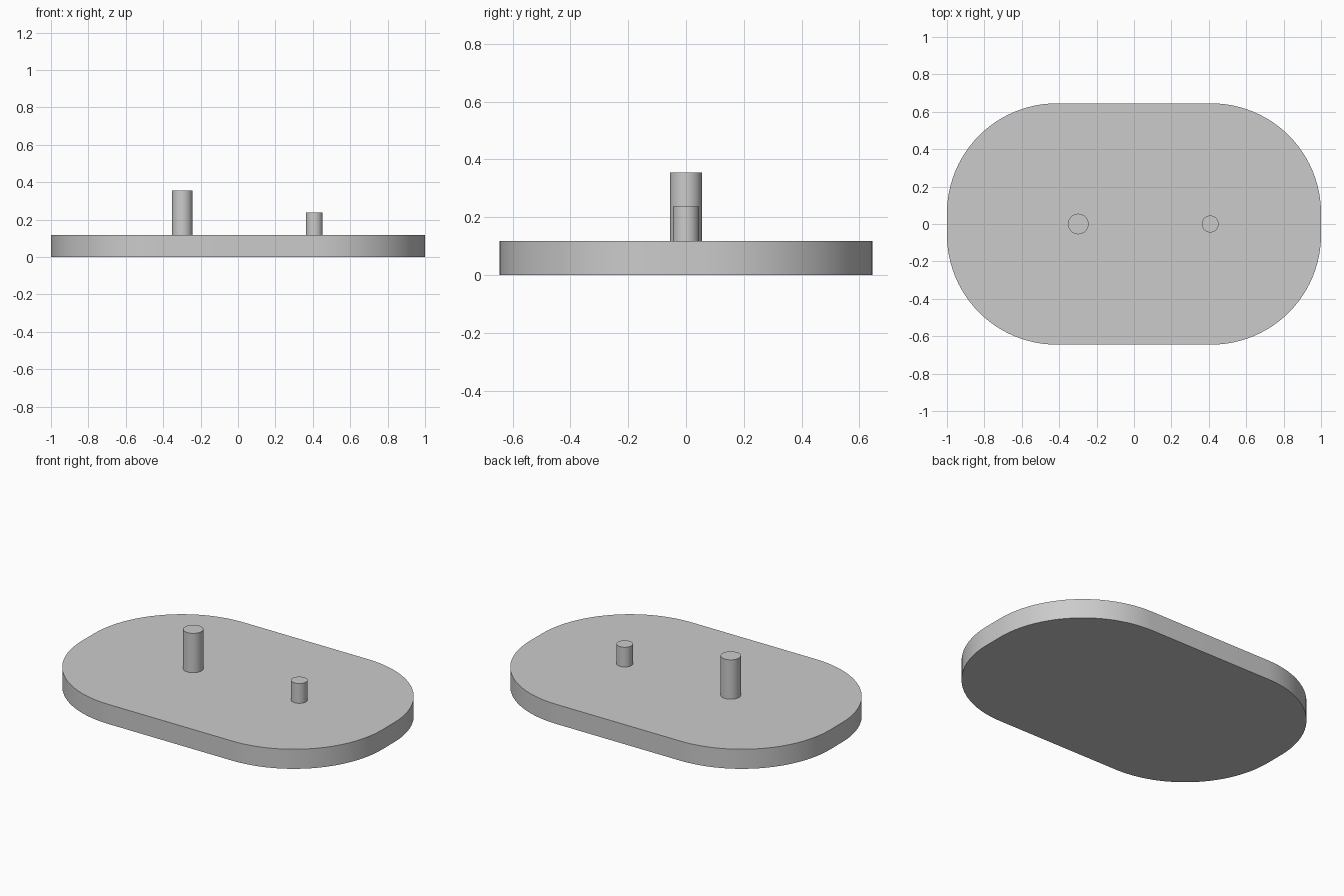
import bpy
import bmesh
from math import cos, sin, pi

cube = bpy.data.objects.get("Cube")
if cube:
    bpy.data.objects.remove(cube, do_unlink=True)

# Single grey finish
grey = bpy.data.materials.new("light grey")
grey.use_nodes = True
colour = (0.6, 0.6, 0.6, 1)
grey.diffuse_color = colour
grey.node_tree.nodes["Principled BSDF"].inputs["Base Color"].default_value = colour


def extruded(name, outline, bottom, top):
    """Solid made by raising a flat outline from bottom to top."""
    bm = bmesh.new()
    base = bm.faces.new([bm.verts.new((x, y, bottom)) for x, y in outline])
    raised = bmesh.ops.extrude_face_region(bm, geom=[base], use_keep_orig=True)["geom"]
    verts = [v for v in raised if isinstance(v, bmesh.types.BMVert)]
    bmesh.ops.translate(bm, verts=verts, vec=(0, 0, top - bottom))
    bmesh.ops.recalc_face_normals(bm, faces=bm.faces)
    mesh = bpy.data.meshes.new(name)
    bm.to_mesh(mesh)
    bm.free()
    mesh.materials.append(grey)
    obj = bpy.data.objects.new(name, mesh)
    bpy.context.collection.objects.link(obj)
    bpy.ops.object.select_all(action="DESELECT")
    obj.select_set(True)
    bpy.context.view_layer.objects.active = obj
    bpy.ops.object.shade_smooth_by_angle(angle=pi / 6)
    return obj


def rounded_rectangle(half_x, half_y, radius, steps):
    """Outline with a quarter arc at each corner."""
    points = []
    for corner, (sx, sy) in enumerate([(1, 1), (-1, 1), (-1, -1), (1, -1)]):
        for i in range(steps + 1):
            a = (corner + i / steps) * pi / 2
            points.append((sx * (half_x - radius) + radius * cos(a),
                           sy * (half_y - radius) + radius * sin(a)))
    return points


def circle(x, radius, steps=48):
    return [(x + radius * cos(2 * pi * i / steps), radius * sin(2 * pi * i / steps))
            for i in range(steps)]


# Base plate with broad rounded corners
PLATE_TOP = 0.118
extruded("base_plate", rounded_rectangle(1, 0.645, 0.587, 24), 0, PLATE_TOP)

# Two upright pegs standing on the plate
extruded("tall_peg", circle(-0.298, 0.055), PLATE_TOP, 0.355)
extruded("short_peg", circle(0.408, 0.045), PLATE_TOP, 0.237)
